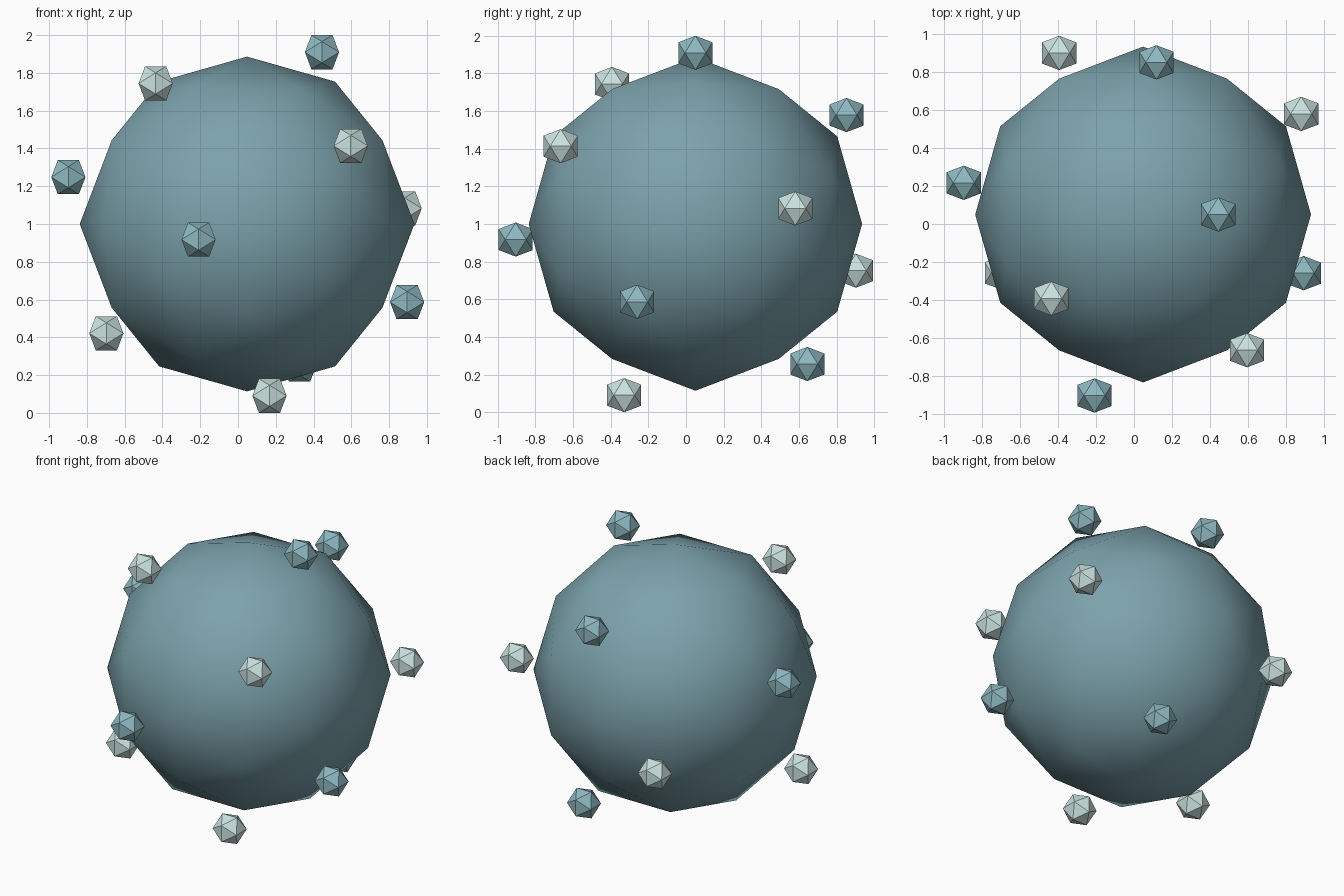
import bpy, bmesh, math
from mathutils import Vector

if "Cube" in bpy.data.objects:
    bpy.data.objects.remove(bpy.data.objects["Cube"])

SCALE = 0.886
CORE_R = SCALE
ORBIT_R = 1.12 * SCALE
NODE_R = 0.12 * SCALE
COUNT = 12
CENTRE = Vector((0.048, 0.05, 1.0))
PHI = (1 + math.sqrt(5)) / 2


def material(name, rgb):
    m = bpy.data.materials.new(name)
    m.diffuse_color = (*rgb, 1)
    m.use_nodes = True
    m.node_tree.nodes["Principled BSDF"].inputs["Base Color"].default_value = m.diffuse_color
    return m


# Icosahedron corners standing on an edge
def icosa_points():
    pts = []
    for a in (-1, 1):
        for b in (-PHI, PHI):
            pts += [Vector((a, 0, b)), Vector((b, a, 0)), Vector((0, b, a))]
    return [p.normalized() for p in pts]


# Add the projected edge midpoints for one subdivision
def geodesic_points():
    pts = icosa_points()
    mids = [(p + q).normalized() for i, p in enumerate(pts)
            for q in pts[i + 1:] if (p - q).length < 1.2]
    return pts + mids


def ball(name, pts, radius, loc, mat, smooth):
    bm = bmesh.new()
    for p in pts:
        bm.verts.new(p * radius)
    bmesh.ops.convex_hull(bm, input=bm.verts[:])
    bmesh.ops.recalc_face_normals(bm, faces=bm.faces[:])
    for f in bm.faces:
        f.smooth = smooth
    me = bpy.data.meshes.new(name)
    bm.to_mesh(me)
    bm.free()
    me.materials.append(mat)
    ob = bpy.data.objects.new(name, me)
    ob.location = loc
    bpy.context.collection.objects.link(ob)
    return ob


core_mat = material("core_teal", (0.20, 0.36, 0.41))
dark_mat = material("node_teal", (0.27, 0.48, 0.53))
light_mat = material("node_pale", (0.60, 0.77, 0.75))

# Large smooth core
ball("core_sphere", geodesic_points(), CORE_R, CENTRE, core_mat, True)

# Small faceted nodes spread on a golden-angle spiral, top to bottom
golden = math.pi * (3 - math.sqrt(5))
for i in range(COUNT):
    z = 1 - (2 * i + 1) / COUNT
    r = math.sqrt(1 - z * z)
    a = -golden * i
    pos = CENTRE + ORBIT_R * Vector((r * math.cos(a), r * math.sin(a), z))
    ball(f"node_{i + 1:02d}", icosa_points(), NODE_R, pos,
         light_mat if i % 2 else dark_mat, False)
